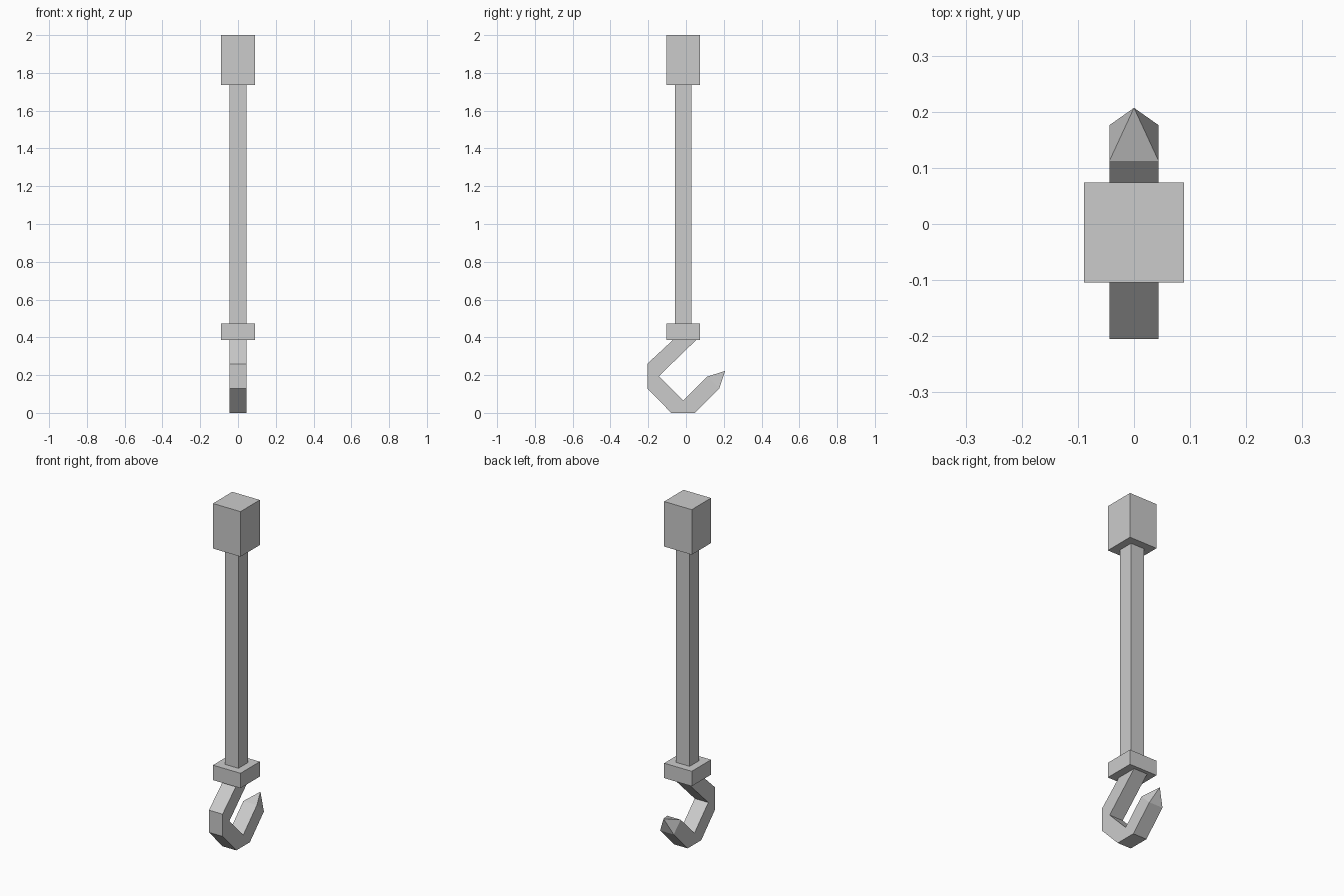
import bpy
import bmesh
from mathutils import Vector

cube = bpy.data.objects.get("Cube")
if cube:
    bpy.data.objects.remove(cube, do_unlink=True)

# One plain metal colour
metal = bpy.data.materials.new("grey metal")
metal.use_nodes = True
colour = (0.6, 0.6, 0.6, 1)
metal.diffuse_color = colour
metal.node_tree.nodes["Principled BSDF"].inputs["Base Color"].default_value = colour

AXIS_Y = -0.015   # the rod sits slightly in front of the centre
HALF = 0.044      # half thickness of rod and hook


def finish(name, bm):
    bmesh.ops.recalc_face_normals(bm, faces=bm.faces)
    mesh = bpy.data.meshes.new(name)
    bm.to_mesh(mesh)
    bm.free()
    mesh.materials.append(metal)
    obj = bpy.data.objects.new(name, mesh)
    bpy.context.scene.collection.objects.link(obj)
    return obj


def block(name, half, bottom, top):
    bm = bmesh.new()
    bmesh.ops.create_cube(bm, size=1)
    bmesh.ops.scale(bm, vec=(2 * half, 2 * half, top - bottom), verts=bm.verts)
    bmesh.ops.translate(bm, vec=(0, AXIS_Y, (top + bottom) / 2), verts=bm.verts)
    return finish(name, bm)


# Handle end, long rod and collar
block("end_block", 0.089, 1.737, 2.0)
block("rod", HALF, 0.47, 1.737)
block("collar", 0.089, 0.385, 0.472)

# Hook: side profile (y, z) extruded across x
profile = [(-0.07, 0.385), (-0.205, 0.26), (-0.205, 0.13), (-0.078, 0.0),
           (0.047, 0.0), (0.176, 0.13), (0.112, 0.192), (-0.015, 0.065),
           (-0.143, 0.195), (0.053, 0.385)]
bm = bmesh.new()
side = bm.faces.new([bm.verts.new((-HALF, y, z)) for y, z in profile])
extruded = bmesh.ops.extrude_face_region(bm, geom=[side], use_keep_orig=True)
moved = [v for v in extruded["geom"] if isinstance(v, bmesh.types.BMVert)]
bmesh.ops.translate(bm, vec=(2 * HALF, 0, 0), verts=moved)

# Pointed tip: poke the free end face and pull its centre out
end_centre = Vector((0, 0.144, 0.161))
end = min(bm.faces, key=lambda f: (f.calc_center_median() - end_centre).length)
tip = bmesh.ops.poke(bm, faces=[end])["verts"][0]
tip.co = (0, 0.207, 0.222)
finish("hook", bm)
